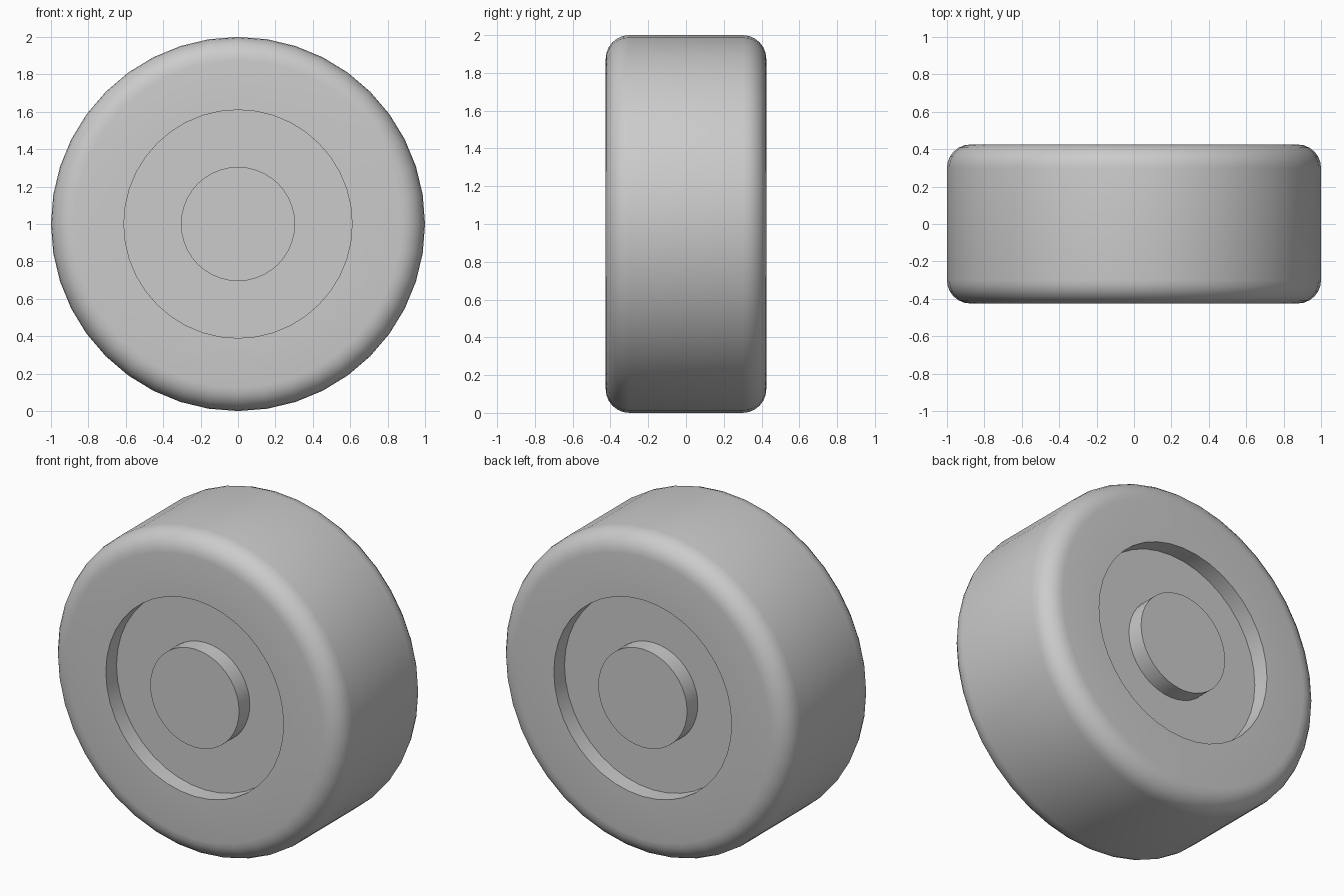
import bpy, bmesh
from math import sin, cos, pi, radians

SEGMENTS = 40
RADIUS, HALF_WIDTH, FILLET = 1.0, 0.425, 0.125
RECESS_RADIUS, HUB_RADIUS, RECESS_DEPTH = 0.61, 0.305, 0.105

cube = bpy.data.objects.get("Cube")
if cube:
    bpy.data.objects.remove(cube, do_unlink=True)

grey = bpy.data.materials.new("plain grey")
grey.use_nodes = True
colour = (0.6, 0.6, 0.6, 1)
grey.diffuse_color = colour
grey.node_tree.nodes["Principled BSDF"].inputs["Base Color"].default_value = colour


def half_profile(side):
    """Radius and y pairs from the axis out to the tread on one side."""
    face = side * HALF_WIDTH
    floor = side * (HALF_WIDTH - RECESS_DEPTH)
    points = [(0, face), (HUB_RADIUS, face), (HUB_RADIUS, floor),
              (RECESS_RADIUS, floor), (RECESS_RADIUS, face)]
    steps = 6
    for i in range(steps + 1):
        a = pi / 2 * i / steps
        points.append((RADIUS - FILLET + FILLET * sin(a),
                       side * (HALF_WIDTH - FILLET + FILLET * cos(a))))
    return points


# Wheel: tread, rounded shoulders, recessed ring and flush hub on both sides
profile = half_profile(-1) + half_profile(1)[::-1]
bm = bmesh.new()
verts = [bm.verts.new((r, y, 1)) for r, y in profile]
edges = [bm.edges.new(pair) for pair in zip(verts, verts[1:])]
bmesh.ops.spin(bm, geom=verts + edges, cent=(0, 0, 1), axis=(0, 1, 0),
               angle=2 * pi, steps=SEGMENTS, use_duplicate=False)
bmesh.ops.remove_doubles(bm, verts=bm.verts, dist=0.0005)
bmesh.ops.recalc_face_normals(bm, faces=bm.faces)
mesh = bpy.data.meshes.new("wheel")
bm.to_mesh(mesh)
bm.free()
mesh.materials.append(grey)
wheel = bpy.data.objects.new("wheel", mesh)
bpy.context.collection.objects.link(wheel)

# Smooth shading with crisp recess edges
bpy.ops.object.select_all(action='DESELECT')
wheel.select_set(True)
bpy.context.view_layer.objects.active = wheel
bpy.ops.object.shade_smooth_by_angle(angle=radians(35))
